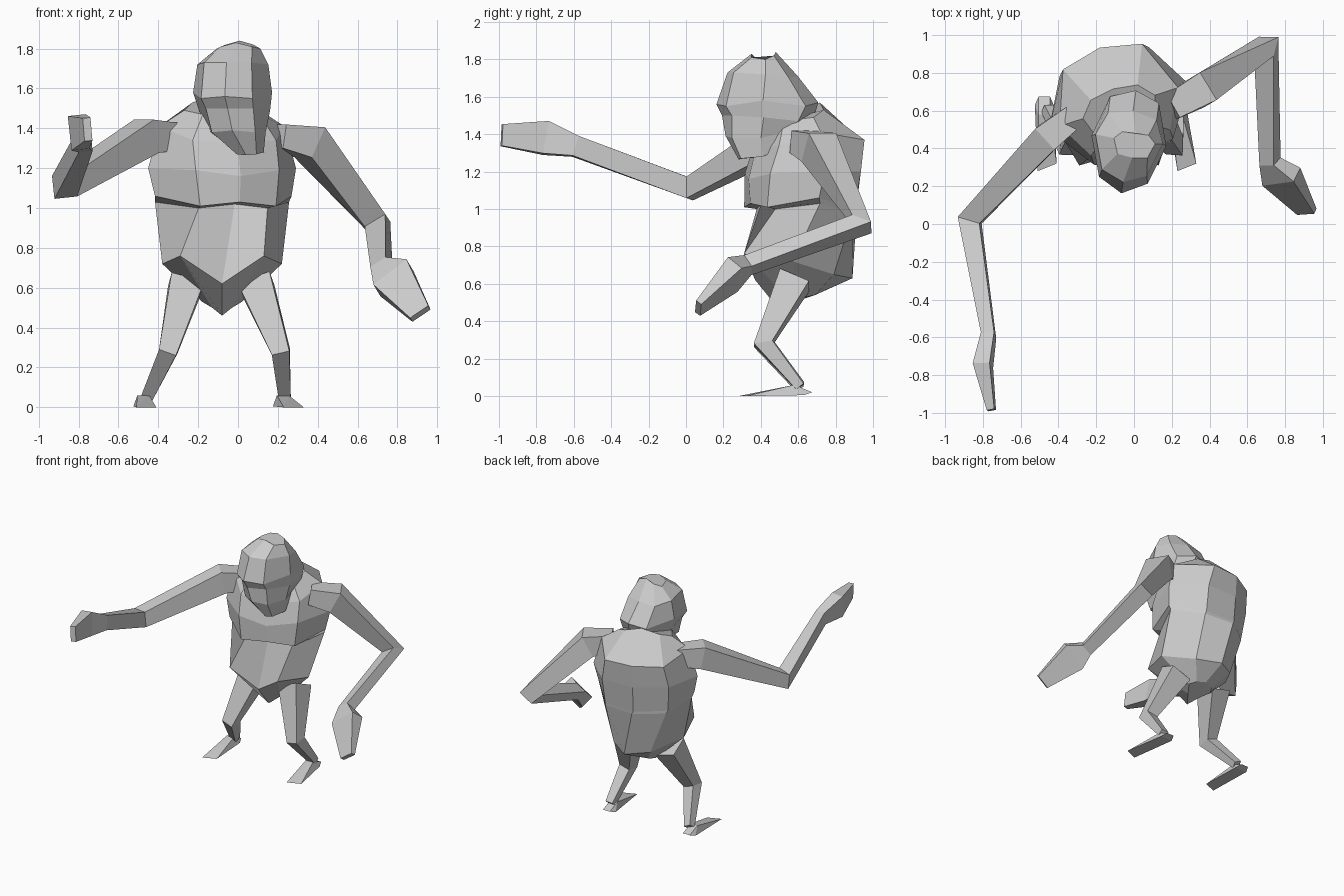
import bpy, bmesh, math
from mathutils import Vector

grey = bpy.data.materials.new("light_grey")
grey.diffuse_color = (0.6, 0.6, 0.6, 1)


def finish(name, bm):
    bmesh.ops.recalc_face_normals(bm, faces=bm.faces)
    me = bpy.data.meshes.new(name)
    bm.to_mesh(me)
    bm.free()
    me.materials.append(grey)
    ob = bpy.data.objects.new(name, me)
    bpy.context.collection.objects.link(ob)


def loft(name, rings):
    """Skin closed rings of equal length and cap both ends."""
    bm = bmesh.new()
    vs = [[bm.verts.new(p) for p in r] for r in rings]
    n = len(vs[0])
    for a, b in zip(vs, vs[1:]):
        for i in range(n):
            j = (i + 1) % n
            bm.faces.new((a[i], a[j], b[j], b[i]))
    bm.faces.new(vs[0])
    bm.faces.new(vs[-1])
    finish(name, bm)


def half_ring(half, cx, cy, yaw):
    """Mirror a front-to-back half section, then turn and place it."""
    full = list(half) + [(-u, v, z) for u, v, z in half[-2:0:-1]]
    c, s = math.cos(math.radians(yaw)), math.sin(math.radians(yaw))
    return [(cx + u * c - v * s, cy + u * s + v * c, z) for u, v, z in full]


def limb(name, sections, up):
    """Four-sided tube; each section is x, y, z, half width, half depth."""
    pts = [Vector(s[:3]) for s in sections]
    up = Vector(up)
    rings = []
    for i, (p, s) in enumerate(zip(pts, sections)):
        t = Vector()
        if i:
            t += (p - pts[i - 1]).normalized()
        if i < len(pts) - 1:
            t += (pts[i + 1] - p).normalized()
        t.normalize()
        up = (up - t * up.dot(t)).normalized()
        side = t.cross(up)
        rings.append([p + side * s[3] * a + up * s[4] * b
                      for a, b in ((1, 1), (-1, 1), (-1, -1), (1, -1))])
    loft(name, rings)


# torso: neck, shoulders, chest, chest fold, belly, crotch
torso = [
    (18, [(0, -.2, 1.42), (.15, -.15, 1.47), (.2, 0, 1.49), (.13, .08, 1.53), (0, .1, 1.57)]),
    (18, [(0, -.26, 1.32), (.22, -.2, 1.34), (.33, 0, 1.41), (.22, .28, 1.37), (0, .33, 1.37)]),
    (18, [(0, -.3, 1.16), (.22, -.25, 1.19), (.39, 0, 1.2), (.25, .25, 1.2), (0, .32, 1.2)]),
    (18, [(0, -.29, 1.03), (.2, -.26, 1.01), (.36, -.02, 1.06), (.235, .22, 1.0), (0, .305, 1.0)]),
    (16, [(0, -.23, 1.02), (.18, -.2, 1.0), (.35, 0, 1.03), (.23, .22, .98), (0, .305, .98)]),
    (0, [(0, -.25, .62), (.21, -.31, .76), (.3, -.05, .72), (.16, .17, .65), (0, .27, .63)]),
    (0, [(0, -.12, .46), (.05, -.05, .5), (.1, .02, .53), (.07, .07, .54), (0, .09, .55)]),
]
loft("torso", [half_ring(h, -.08, .62, yaw) for yaw, h in torso])

# head: chin, mouth, eyes, brow, forehead, crown
head = [
    (.06, [(0, -.14, 1.265), (.05, -.12, 1.27), (.07, 0, 1.28), (.05, .04, 1.3), (0, .06, 1.31)]),
    (.0, [(0, -.21, 1.39), (.11, -.16, 1.38), (.14, 0, 1.38), (.1, .12, 1.41), (0, .2, 1.43)]),
    (-.02, [(0, -.23, 1.5), (.12, -.16, 1.5), (.18, .02, 1.49), (.13, .2, 1.47), (0, .27, 1.5)]),
    (-.03, [(0, -.26, 1.56), (.13, -.19, 1.55), (.2, .02, 1.58), (.13, .24, 1.55), (0, .29, 1.57)]),
    (-.03, [(0, -.2, 1.73), (.12, -.15, 1.73), (.18, .03, 1.72), (.13, .15, 1.7), (0, .18, 1.71)]),
    (.0, [(0, -.07, 1.83), (.08, -.06, 1.81), (.11, .02, 1.8), (.07, .06, 1.82), (0, .06, 1.84)]),
]
loft("head", [half_ring(h, cx, .42, -8) for cx, h in head])

# arms: inside the shoulder, shoulder, elbow, wrist, palm, fingertips
limb("right_arm", [(.2, .62, 1.36, .07, .06), (.36, .71, 1.33, .085, .085),
                   (.70, .94, .92, .055, .06), (.72, .33, .70, .04, .045),
                   (.78, .25, .65, .05, .105), (.915, .065, .47, .018, .055)], (0, 0, 1))
limb("left_arm", [(-.28, .6, 1.36, .06, .06), (-.46, .46, 1.36, .075, .085),
                  (-.87, .02, 1.11, .06, .058), (-.77, -.59, 1.335, .035, .055),
                  (-.80, -.75, 1.38, .045, .088), (-.755, -.985, 1.395, .02, .058)], (0, 0, 1))

# legs: hip, knee, ankle
limb("right_leg", [(.09, .58, .62, .085, .085), (.215, .415, .28, .045, .05),
                   (.235, .61, .05, .03, .025)], (0, -1, 0))
limb("left_leg", [(-.26, .58, .62, .085, .085), (-.35, .415, .28, .045, .05),
                  (-.455, .61, .05, .03, .025)], (0, -1, 0))

# feet: flat wedges from raised heel to wide toe edge
for name, hx, tx in (("right_foot", .225, .28), ("left_foot", -.475, -.46)):
    bm = bmesh.new()
    for s in (-1, 1):
        for p in ((hx + s * .03, .58, .06), (hx + s * .03, .675, .02),
                  (hx + s * .05, .63, .005), (tx + s * .05, .3 + s * .02, 0)):
            bm.verts.new(p)
    bmesh.ops.convex_hull(bm, input=bm.verts)
    finish(name, bm)
